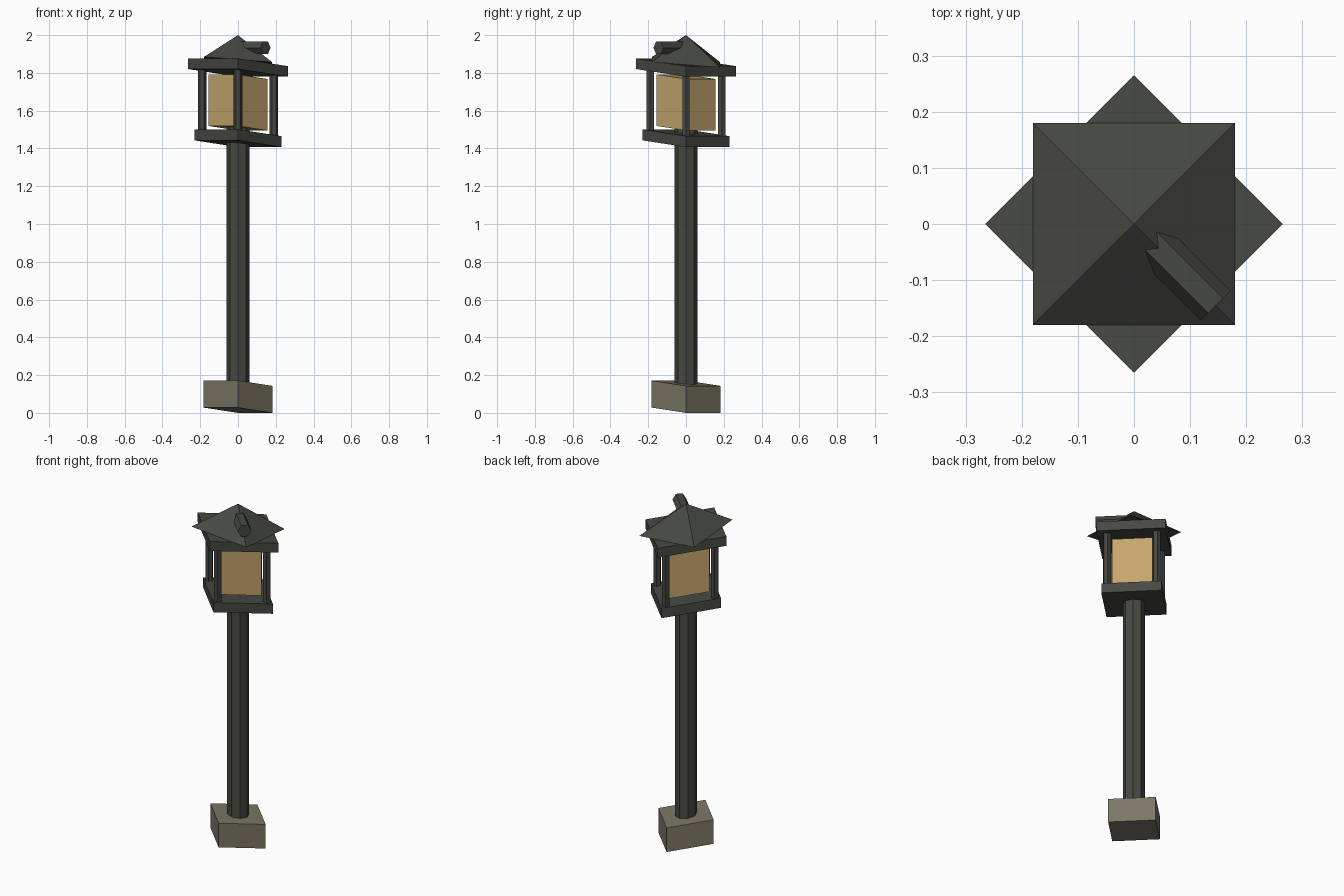
import bpy, bmesh, math
from mathutils import Matrix, Vector

if "Cube" in bpy.data.objects:
    bpy.data.objects.remove(bpy.data.objects["Cube"])

SLOPE = 0.077  # caps of every box lean slightly: high at -x-y, low at +x+y


def material(name, rgb):
    m = bpy.data.materials.new(name)
    m.diffuse_color = (*rgb, 1)
    m.use_nodes = True
    m.node_tree.nodes["Principled BSDF"].inputs["Base Color"].default_value = m.diffuse_color
    return m


iron = material("dark_iron", (0.062, 0.066, 0.054))
stone = material("grey_stone", (0.20, 0.185, 0.135))
glow = material("warm_glass", (0.56, 0.385, 0.155))


def prism(name, mat, sides, r, z0, z1, x=0, y=0, turn=0, r_top=None, slope=SLOPE, matrix=None):
    bm = bmesh.new()
    top = r if r_top is None else r_top
    rings = []
    for rad, z in ((r, z0), (top, z1)):
        ring = []
        for i in range(sides if rad else 1):
            a = turn + 2 * math.pi * i / sides
            px, py = x + rad * math.cos(a), y + rad * math.sin(a)
            ring.append(bm.verts.new((px, py, z - slope * (px + py))))
        rings.append(ring)
    lo, hi = rings
    bm.faces.new(lo[::-1])
    if top:
        bm.faces.new(hi)
    for i in range(sides):
        j = (i + 1) % sides
        bm.faces.new([lo[i], lo[j], hi[j], hi[i]] if top else [lo[i], lo[j], hi[0]])
    if matrix:
        bm.transform(matrix)
    me = bpy.data.meshes.new(name)
    bm.to_mesh(me)
    bm.free()
    me.materials.append(mat)
    ob = bpy.data.objects.new(name, me)
    bpy.context.collection.objects.link(ob)
    return ob


# Foot and main post
prism("stone_foot", stone, 4, 0.182, 0.014, 0.157)
prism("main_post", iron, 8, 0.06, 0.10, 1.51)

# Lantern: trays, glass and four corner rods
prism("lower_tray", iron, 4, 0.23, 1.425, 1.483)
prism("upper_tray", iron, 4, 0.265, 1.80, 1.856)
prism("glass_box", glow, 4, 0.155, 1.507, 1.78)
for i in range(4):
    a = i * math.pi / 2
    prism(f"corner_rod_{i + 1}", iron, 6, 0.0225, 1.46, 1.82,
          0.19 * math.cos(a), 0.19 * math.sin(a))

# Square roof, turned against the trays
prism("roof", iron, 4, 0.18 * math.sqrt(2), 1.857, 2.0, turn=math.pi / 4, r_top=0)

# Six-sided stub lying along the front right roof ridge
axis = Vector((1, -1, 0)).normalized()
side = Vector((1, 1, 0)).normalized()
up = axis.cross(side)
m = Matrix((side, up, axis)).transposed().to_4x4()
m.translation = (0, 0, 1.933)
prism("roof_stub", iron, 6, 0.0375, 0.035, 0.206, slope=0, matrix=m)
